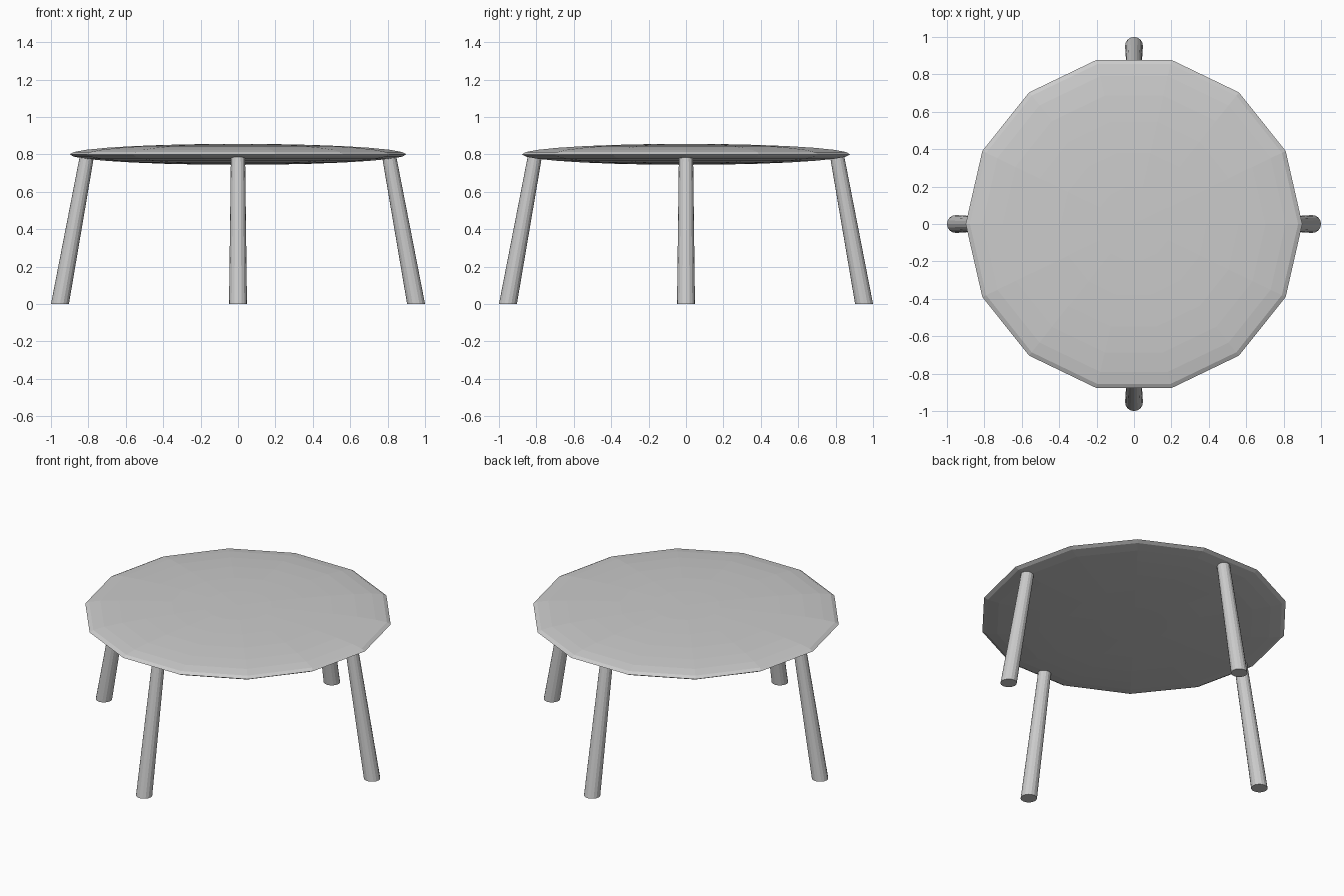
import bpy, bmesh, math
from mathutils import Vector

if "Cube" in bpy.data.objects:
    bpy.data.objects.remove(bpy.data.objects["Cube"])

def add_object(name, bm):
    mesh = bpy.data.meshes.new(name)
    bmesh.ops.recalc_face_normals(bm, faces=bm.faces)
    bm.to_mesh(mesh)
    bm.free()
    ob = bpy.data.objects.new(name, mesh)
    bpy.context.collection.objects.link(ob)
    return ob

# Tabletop: flattened 14-sided sphere, a corner pointing front and back
bpy.ops.mesh.primitive_uv_sphere_add(segments=14, ring_count=14, radius=1,
                                     location=(0, 0, 0.8),
                                     rotation=(0, 0, math.pi / 2))
top = bpy.context.object
top.name = "tabletop"
top.scale = (0.9, 0.9, 0.056)

# Splayed, slightly tapered legs with horizontal ends
FOOT, HEAD, HEIGHT = 0.952, 0.807, 0.795

def leg(name, angle):
    out = Vector((math.cos(angle), math.sin(angle), 0))
    bm = bmesh.new()
    bmesh.ops.create_cone(bm, cap_ends=True, segments=16,
                          radius1=0.048, radius2=0.038, depth=HEIGHT)
    for v in bm.verts:
        v.co.z += HEIGHT / 2
        v.co += out * (FOOT + (HEAD - FOOT) * v.co.z / HEIGHT)
    return add_object(name, bm)

for i, side in enumerate(("right", "back", "left", "front")):
    leg(side + "_leg", i * math.pi / 2)
